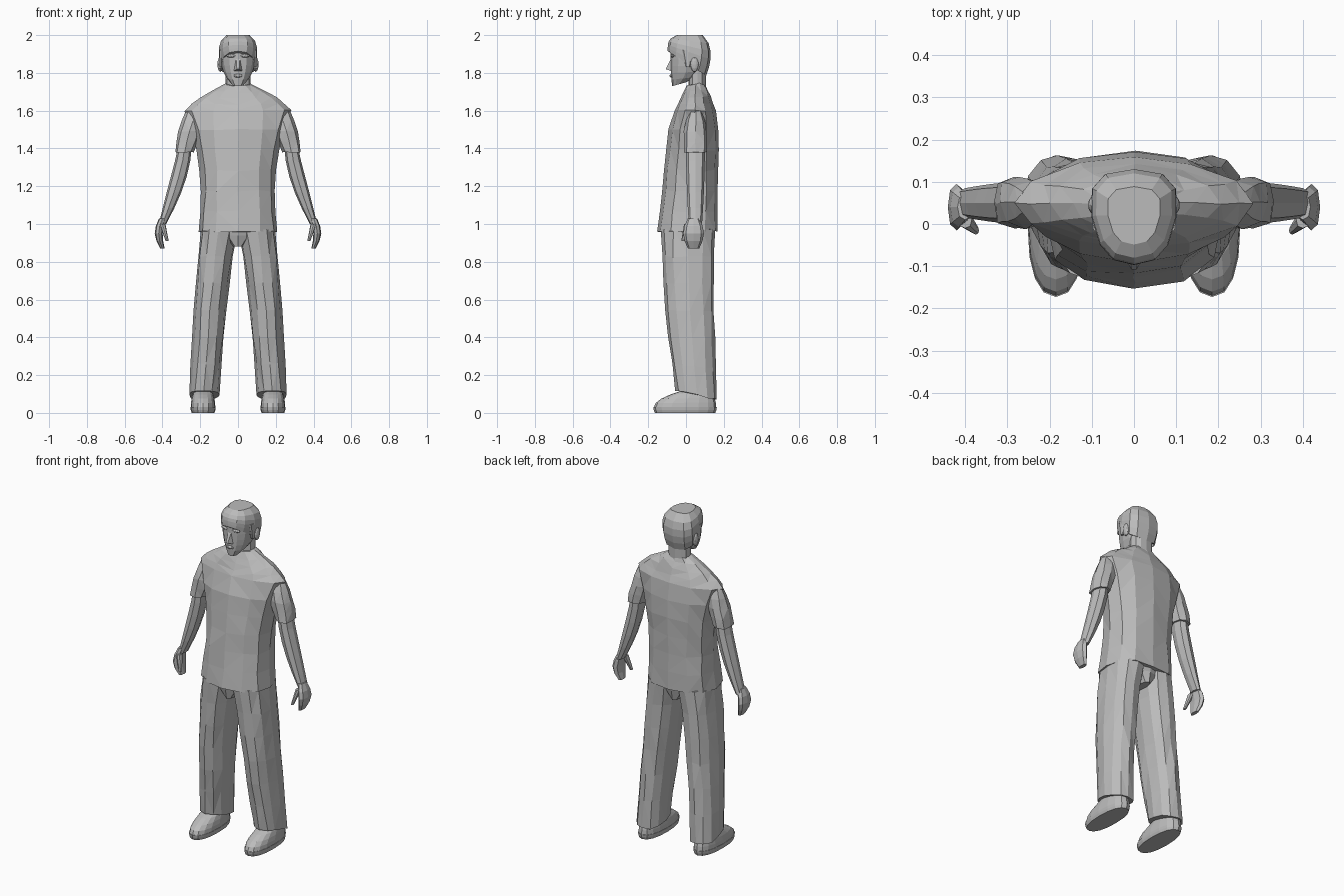
import bpy, bmesh, math, random
from mathutils import Matrix, Vector

random.seed(4)
if "Cube" in bpy.data.objects:
    bpy.data.objects.remove(bpy.data.objects["Cube"], do_unlink=True)

grey = bpy.data.materials.new("plain grey")
grey.use_nodes = True
colour = (0.5, 0.5, 0.5, 1)
grey.diffuse_color = colour
grey.node_tree.nodes["Principled BSDF"].inputs["Base Color"].default_value = colour


def mix(a, b, t):
    return a + (b - a) * t


def bulge(t):
    return math.sin(math.pi * t)


def signed_power(value, exponent):
    return math.copysign(abs(value) ** exponent, value)


def finish(name, bm, mirror):
    """Turn a bmesh into a flat-shaded grey object, mirrored across x if asked."""
    bmesh.ops.recalc_face_normals(bm, faces=bm.faces)
    mesh = bpy.data.meshes.new(name)
    bm.to_mesh(mesh)
    bm.free()
    mesh.materials.append(grey)
    part = bpy.data.objects.new(name, mesh)
    bpy.context.collection.objects.link(part)
    if mirror:
        part.modifiers.new("Mirror", 'MIRROR')


def ring(z, wide, deep, x=0, y=0, tilt=0, square=2.3, egg=0):
    """Cross-section: half width and depth, centre, rise and widening to the back."""
    return Vector((x, y, z)), wide, deep, tilt, square, egg


def loft(name, section, steps, sides=12, mirror=False, wrinkle=0):
    """Skin the rings that section(t) gives for t from 0 to 1."""
    bm = bmesh.new()
    loops = []
    for step in range(steps + 1):
        centre, wide, deep, tilt, square, egg = section(step / steps)
        loop = []
        for i in range(sides):
            angle = math.tau * i / sides
            u = signed_power(math.sin(angle), 2 / square)
            v = -signed_power(math.cos(angle), 2 / square)
            offset = Vector((u * wide * (1 + egg * v), v * deep, tilt * (v + 1) / 2))
            crease = Vector([random.uniform(-wrinkle, wrinkle) for axis in "xyz"])
            loop.append(bm.verts.new(centre + offset + crease))
        loops.append(loop)
    for low, high in zip(loops, loops[1:]):
        for i in range(sides):
            j = (i + 1) % sides
            bm.faces.new((low[i], low[j], high[j], high[i]))
    bm.faces.new(loops[0])
    bm.faces.new(loops[-1])
    if wrinkle:
        quads = [face for face in bm.faces if len(face.verts) == 4]
        bmesh.ops.triangulate(bm, faces=quads)
    finish(name, bm, mirror)


def blob(name, centre, size, mirror=False):
    """Small faceted ellipsoid."""
    bm = bmesh.new()
    place = Matrix.Translation(centre) @ Matrix.Diagonal((*size, 1))
    bmesh.ops.create_icosphere(bm, subdivisions=2, radius=1, matrix=place)
    finish(name, bm, mirror)


# Shirt: waisted body, then a yoke sloping up to the collar
def shirt(t):
    if t < 0.6:
        s = t / 0.5
        return ring(z=mix(0.96, 1.5, s), wide=0.21 - 0.02 * bulge(s) + 0.03 * s * s,
                    y=mix(0.01, 0.04, s), deep=mix(0.16, 0.13, s),
                    square=mix(2.5, 2.2, s))
    s = (t - 0.6) / 0.4
    return ring(z=mix(1.6, 1.73, s), wide=mix(0.285, 0.07, s) + 0.025 * bulge(s),
                y=0.05, deep=mix(0.11, 0.05, s), tilt=0.02 * s, square=mix(1.8, 2, s))


def sleeve(t):
    return ring(z=mix(1.6, 1.38, t), x=mix(0.225, 0.285, t), wide=0.048 + 0.012 * bulge(t),
                y=0.05, deep=0.062 - 0.03 * (1 - t) ** 4)


loft("shirt", shirt, steps=10, wrinkle=0.004)
loft("sleeve", sleeve, steps=4, sides=8, mirror=True, wrinkle=0.003)


# Trousers: seat closing at the crotch, legs with slanted hems
def seat(t):
    return ring(z=mix(1, 0.88, t), wide=0.17 - 0.14 * t, y=0.01, deep=0.14 - 0.02 * t)


def trouser_leg(t):
    return ring(z=mix(0.97, 0.12, t), x=mix(0.1, 0.18, t ** 0.8),
                wide=0.1 - 0.02 * t ** 0.5, y=mix(0.01, 0.055, t * t),
                deep=mix(0.145, 0.11, t), tilt=-0.05 * t ** 4)


loft("trouser_seat", seat, steps=2)
loft("trouser_leg", trouser_leg, steps=6, mirror=True, wrinkle=0.004)


# Shoes: flat sole and an upper rising towards the ankle
def sole(t):
    return ring(z=0.03 * t, x=0.185, wide=0.06 + 0.007 * bulge(t / 2),
                y=-0.005, deep=0.16 + 0.008 * bulge(t / 2))


def upper(t):
    return ring(z=0.03 + 0.09 * t, x=0.185, wide=0.065 - 0.02 * t * t,
                y=mix(-0.005, 0.055, t * t), deep=mix(0.165, 0.07, t * t), tilt=0.01 * t)


loft("shoe_sole", sole, steps=2, sides=16, mirror=True)
loft("shoe_upper", upper, steps=4, sides=16, mirror=True)


# Arms bending outwards, with flat hands and short thumbs
def arm(t):
    return ring(z=mix(1.42, 1, t), x=mix(0.28, 0.4, t ** 1.4),
                wide=mix(0.036, 0.02, t) + 0.013 * bulge(t),
                y=0.05, deep=0.05 - 0.015 * t * t)


def hand(t):
    return ring(z=mix(1.03, 0.87, t), x=0.4 + 0.02 * bulge(t),
                wide=mix(0.018, 0.012, t) + 0.006 * bulge(t),
                y=0.04, deep=0.03 + 0.025 * bulge(t))


def thumb(t):
    return ring(z=mix(1, 0.91, t), x=mix(0.4, 0.375, t), wide=mix(0.016, 0.008, t),
                y=mix(0.01, -0.015, t), deep=mix(0.02, 0.01, t))


loft("arm", arm, steps=5, sides=8, mirror=True)
loft("hand", hand, steps=4, sides=8, mirror=True)
loft("thumb", thumb, steps=2, sides=8, mirror=True)


# Neck, and a head widening from the chin
def neck(t):
    return ring(z=mix(1.7, 1.84, t), wide=0.066, y=0.06, deep=0.046)


def head(t):
    narrow = (1 - t) ** 3
    front, back = -0.083 + 0.01 * narrow, 0.11 * (1 - narrow)
    return ring(z=mix(1.73, 1.94, t), wide=0.094 * (1 - 0.65 * narrow),
                y=(front + back) / 2, deep=(back - front) / 2, tilt=0.02 * narrow, egg=0.1)


loft("neck", neck, steps=2)
loft("head", head, steps=6)

# Facial features and ears
nose = bmesh.new()
for side in (-1, 1):
    for x, y, z in ((0.01, -0.08, 1.875), (0.006, -0.108, 1.82), (0.022, -0.078, 1.81)):
        nose.verts.new((side * x, y, z))
bmesh.ops.convex_hull(nose, input=nose.verts)
finish("nose", nose, mirror=False)
blob("brow", centre=(0.032, -0.07, 1.89), size=(0.03, 0.012, 0.01), mirror=True)
blob("lips", centre=(0, -0.078, 1.785), size=(0.024, 0.009, 0.01))
blob("ear", centre=(0.095, 0.045, 1.845), size=(0.014, 0.022, 0.04), mirror=True)


# Hair: domed cap tucked in at the nape, with sideburns
def hair(t):
    dome = math.sqrt(1 - (0.9 * t) ** 4)
    tuck = 0.015 * (1 - t) ** 3
    return ring(z=mix(1.915, 2, t), wide=0.105 * dome - tuck, y=0.02 - tuck,
                deep=0.117 * dome - tuck, tilt=-0.13 * (1 - t), square=2.6, egg=0.18)


def sideburn(t):
    return ring(z=mix(1.83, 1.92, t), x=0.09, wide=0.009, y=0.01, deep=mix(0.01, 0.03, t))


loft("hair", hair, steps=5)
loft("sideburn", sideburn, steps=1, sides=8, mirror=True)
